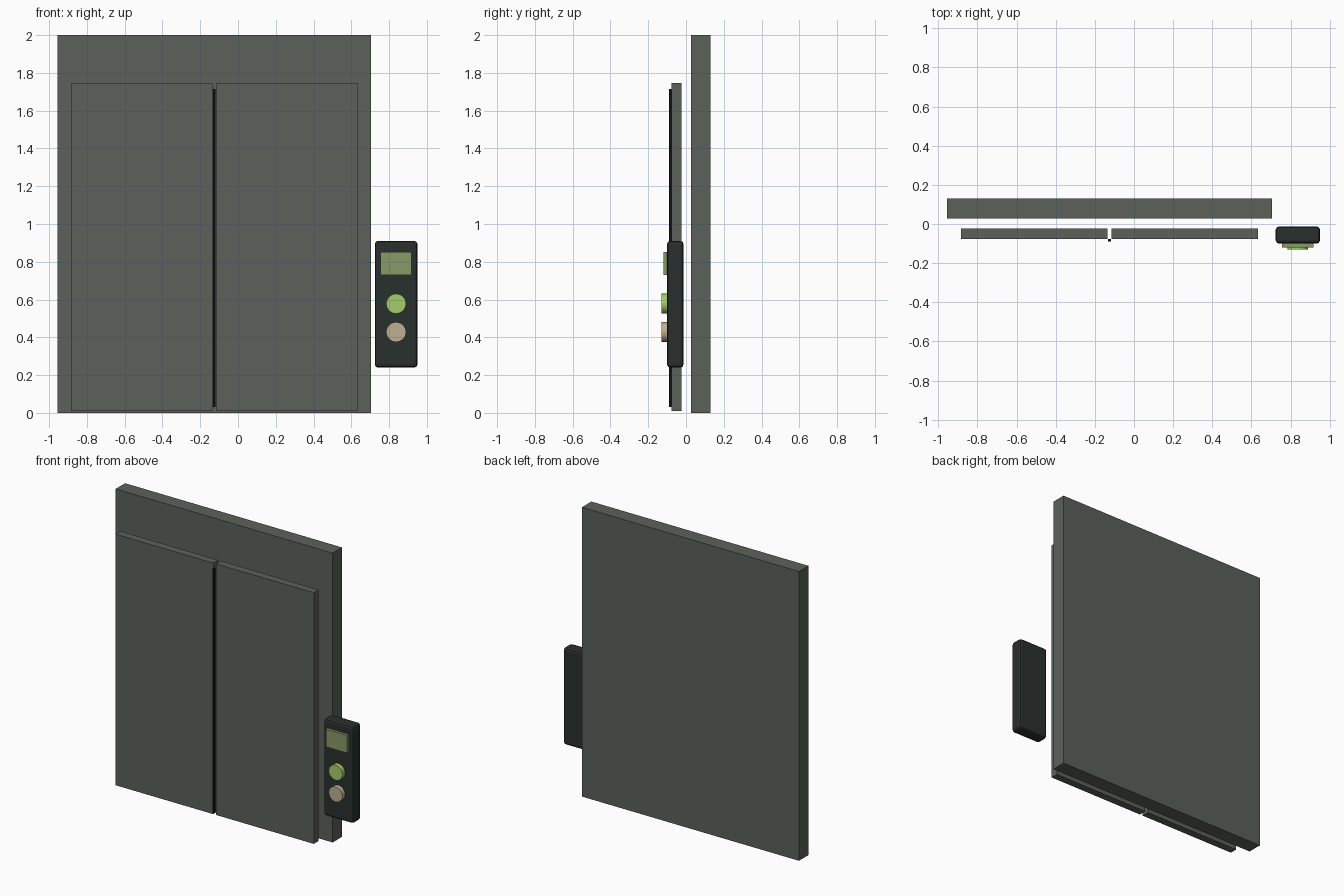
import bpy, math

if "Cube" in bpy.data.objects:
    bpy.data.objects.remove(bpy.data.objects["Cube"])


def material(name, color):
    m = bpy.data.materials.new(name)
    m.diffuse_color = (*color, 1)
    m.use_nodes = True
    m.node_tree.nodes["Principled BSDF"].inputs["Base Color"].default_value = m.diffuse_color
    return m


metal = material("dark_metal", (0.105, 0.12, 0.105))
casing = material("casing", (0.022, 0.029, 0.026))
black = material("black_gap", (0.004, 0.005, 0.005))
screen_mat = material("screen", (0.24, 0.32, 0.14))
green = material("green", (0.38, 0.61, 0.15))
beige = material("beige", (0.52, 0.43, 0.29))


def box(name, x, y, z, mat, bevel=0):
    # box from (min, max) ranges on each axis
    spans = (x, y, z)
    bpy.ops.mesh.primitive_cube_add(size=1, location=[(a + b) / 2 for a, b in spans])
    o = bpy.context.object
    o.name = name
    o.scale = [b - a for a, b in spans]
    bpy.ops.object.transform_apply(location=False, rotation=False, scale=True)
    o.data.materials.append(mat)
    if bevel:
        mod = o.modifiers.new("bevel", 'BEVEL')
        mod.width = bevel
        mod.segments = 2
    return o


def button(name, z, mat):
    bpy.ops.mesh.primitive_cylinder_add(vertices=16, radius=0.053, depth=0.035,
                                        location=(0.837, -0.1125, z),
                                        rotation=(math.pi / 2, 0, 0))
    o = bpy.context.object
    o.name = name
    o.data.materials.append(mat)
    bpy.ops.object.shade_smooth_by_angle(angle=math.radians(40))


# Wall slab behind the doors
box("back_panel", (-0.955, 0.705), (0.027, 0.13), (0, 2), metal)

# Two sliding doors and the dark seam between them
door_centre = -0.125
for name, side in (("left_door", -1), ("right_door", 1)):
    edges = sorted(door_centre + side * d for d in (0.011, 0.758))
    box(name, edges, (-0.076, -0.023), (0.01, 1.746), metal)
box("door_seam", (-0.133, -0.118), (-0.09, -0.076), (0.03, 1.714), black)

# Call panel with screen and two buttons
box("call_panel", (0.724, 0.95), (-0.1, -0.013), (0.24, 0.91), casing, 0.016)
box("screen", (0.755, 0.918), (-0.119, -0.098), (0.73, 0.853), screen_mat)
button("up_button", 0.578, green)
button("down_button", 0.428, beige)
